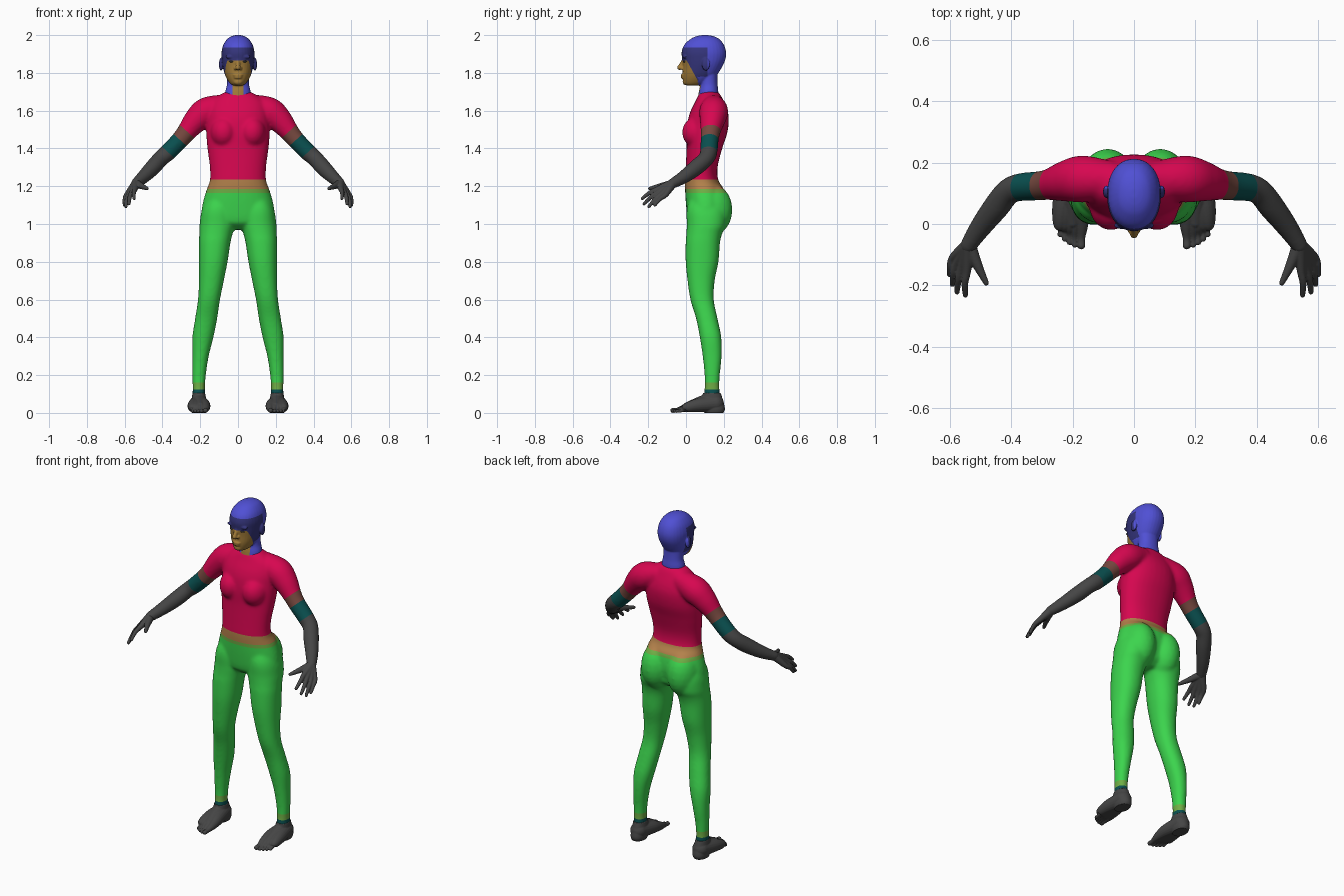
import bpy, bmesh
from math import cos, sin, pi
from mathutils import Vector, Matrix

cube = bpy.data.objects.get("Cube")
if cube:
    bpy.data.objects.remove(cube)

COLOURS = {
    "shirt red": (0.68, 0.002, 0.08), "trouser green": (0.045, 0.66, 0.075),
    "cap blue": (0.08, 0.08, 0.66), "mask blue": (0.035, 0.035, 0.2),
    "face tan": (0.36, 0.2, 0.04), "skin grey": (0.06, 0.06, 0.06),
    "band teal": (0.003, 0.08, 0.08), "sleeve brown": (0.18, 0.065, 0.05),
    "waist tan": (0.45, 0.22, 0.07), "olive green": (0.16, 0.42, 0.06),
}
MATS = {}
for name, rgb in COLOURS.items():
    m = bpy.data.materials.new(name)
    m.use_nodes = True
    m.diffuse_color = (*rgb, 1)
    m.node_tree.nodes["Principled BSDF"].inputs["Base Color"].default_value = (*rgb, 1)
    MATS[name] = m


def resample(rows, n=6):
    """Catmull-Rom curve through rows of numbers."""
    pts = [Vector(r) for r in rows]
    pts = [pts[0]] + pts + [pts[-1]]
    out = []
    for a, b, c, d in zip(pts, pts[1:], pts[2:], pts[3:]):
        for i in range(n):
            t = i / n
            out.append(0.5 * (2 * b + (c - a) * t + (2 * a - 5 * b + 4 * c - d) * t * t
                              + (3 * b - a - 3 * c + d) * t ** 3))
    return out + [pts[-1]]


def skin(bm, rings):
    rings = [[bm.verts.new(p) for p in ring] for ring in rings]
    n = len(rings[0])
    for a, b in zip(rings, rings[1:]):
        for i in range(n):
            bm.faces.new((a[i], a[(i + 1) % n], b[(i + 1) % n], b[i]))
    bm.faces.new(rings[0][::-1])
    bm.faces.new(rings[-1])


def stack(bm, rows, s=1, power=0.92, n=32):
    """Level slices: z, x from, x to, front y, back y."""
    rings = []
    for z, xa, xb, yf, yb in resample(rows):
        ring = []
        for i in range(n):
            c, q = cos(2 * pi * i / n), sin(2 * pi * i / n)
            c = abs(c) ** power * (1 if c > 0 else -1)
            q = abs(q) ** power * (1 if q > 0 else -1)
            ring.append((s * ((xa + xb) / 2 + c * (xb - xa) / 2),
                         (yf + yb) / 2 + q * (yb - yf) / 2, z))
        rings.append(ring)
    skin(bm, rings)


def ball(bm, centre, radii, s=1):
    m = Matrix.Translation((s * centre[0], *centre[1:])) @ Matrix.Diagonal((*radii, 1))
    bmesh.ops.create_icosphere(bm, subdivisions=3, radius=1, matrix=m)


def tube(bm, rows, s=1, n=20):
    """Round limb through x, y, z, radius with ball ends."""
    pts = resample(rows)
    rings = []
    for i, p in enumerate(pts):
        d = (pts[min(i + 1, len(pts) - 1)] - pts[max(i - 1, 0)]).xyz.normalized()
        u = d.cross(Vector((0, 0, 1))).normalized()
        v = d.cross(u)
        ring = [p.xyz + p.w * (u * cos(2 * pi * k / n) + v * sin(2 * pi * k / n)) for k in range(n)]
        rings.append([(s * q.x, q.y, q.z) for q in ring])
    skin(bm, rings)
    for r in (rows[0], rows[-1]):
        ball(bm, r[:3], (r[3],) * 3, s)


def finish(name, bm, voxel, smooth, colours, rule=None, cuts=()):
    """Fuse the shapes, cut colour borders and paint by rule."""
    me = bpy.data.meshes.new(name)
    bmesh.ops.recalc_face_normals(bm, faces=bm.faces)
    bm.to_mesh(me)
    bm.free()
    ob = bpy.data.objects.new(name, me)
    bpy.context.collection.objects.link(ob)
    if voxel:
        mod = ob.modifiers.new("fuse", 'REMESH')
        mod.mode, mod.voxel_size = 'VOXEL', voxel
        mod = ob.modifiers.new("soften", 'SMOOTH')
        mod.factor, mod.iterations = 0.5, smooth
        bpy.context.view_layer.update()
        fused = bpy.data.meshes.new_from_object(ob.evaluated_get(bpy.context.evaluated_depsgraph_get()))
        ob.modifiers.clear()
        ob.data = fused
        bpy.data.meshes.remove(me)
        fused.name = name
    ob.data.materials.clear()
    for c in colours:
        ob.data.materials.append(MATS[c])
    bm = bmesh.new()
    bm.from_mesh(ob.data)
    for co, no in cuts:
        bmesh.ops.bisect_plane(bm, geom=bm.verts[:] + bm.edges[:] + bm.faces[:],
                               plane_co=co, plane_no=no, dist=1e-5)
    for v in bm.verts:
        v.co.z = max(v.co.z, 0)
    for f in bm.faces:
        f.smooth = True
        f.material_index = colours.index(rule(f.calc_center_median())) if rule else 0
    bm.to_mesh(ob.data)
    bm.free()


# Body: torso, bust, seat, legs and arms
body = bmesh.new()
torso = [(1.705, .05, .09, .15), (1.69, .085, .07, .178), (1.65, .14, .05, .2), (1.6, .16, .025, .22),
         (1.55, .165, .01, .227), (1.48, .168, .003, .218), (1.4, .162, .003, .192), (1.3, .149, -.002, .167),
         (1.23, .149, -.006, .172), (1.18, .167, -.005, .202), (1.1, .189, 0, .212), (1.03, .192, .008, .2),
         (1.0, .16, .02, .19), (.97, .06, .06, .15)]
stack(body, [(z, -w, w, f, b) for z, w, f, b in torso])
leg = [(1.2, .05, .12, .05, .13), (1.09, .022, .186, .006, .205), (1.0, .015, .203, .004, .212),
       (.95, .028, .205, .002, .192), (.9, .04, .207, -.002, .18), (.8, .055, .207, -.002, .172),
       (.7, .075, .207, .008, .152), (.6, .095, .212, .023, .147), (.5, .11, .227, .053, .167),
       (.4, .13, .242, .073, .187), (.3, .155, .242, .088, .189), (.2, .17, .242, .098, .179),
       (.13, .175, .24, .098, .177), (.07, .172, .243, .09, .185)]
arm = [(.08, .145, 1.625, .062), (.165, .147, 1.595, .077), (.22, .14, 1.55, .068), (.27, .13, 1.49, .053),
       (.307, .125, 1.445, .048), (.37, .12, 1.38, .046), (.41, .105, 1.345, .043), (.45, .055, 1.3, .043),
       (.5, -.01, 1.25, .036), (.54, -.07, 1.215, .028)]
for s in (1, -1):
    stack(body, leg, s)
    tube(body, arm, s)
    ball(body, (.075, .063, 1.485), (.072, .084, .085), s)
    ball(body, (.086, .135, 1.075), (.092, .111, .14), s)

SLEEVE = Vector((.67, 0, -.74))
STOPS = [Vector((.27, 0, 1.49)), Vector((.307, 0, 1.445)), Vector((.37, 0, 1.38))]


def body_colour(c):
    if abs(c.x) > .2 and c.z > 1.12:
        d = Vector((abs(c.x), c.y, c.z)).dot(SLEEVE)
        passed = sum(d > p.dot(SLEEVE) for p in STOPS)
        return ("shirt red", "sleeve brown", "band teal", "skin grey")[passed]
    for top, colour in ((.1, "skin grey"), (.125, "band teal"), (.16, "olive green"),
                        (1.165, "trouser green"), (1.185, "olive green"), (1.235, "waist tan")):
        if c.z < top:
            return colour
    return "shirt red"


cuts = [((0, 0, z), (0, 0, 1)) for z in (.1, .125, .16, 1.165, 1.185, 1.235)]
cuts += [((s * p.x, 0, p.z), (s * SLEEVE.x, 0, SLEEVE.z)) for s in (1, -1) for p in STOPS]
finish("body", body, .007, 16, ["shirt red", "trouser green", "waist tan", "olive green",
                                "sleeve brown", "band teal", "skin grey"], body_colour, cuts)

# Head with neck, nose, lips, chin, brows and ears
head = bmesh.new()
skull = [(2.0, .012, .085, .115), (1.994, .034, .055, .145), (1.98, .056, .025, .175), (1.95, .077, -.008, .2),
         (1.91, .087, -.023, .212), (1.87, .086, -.02, .208), (1.83, .08, -.017, .19), (1.79, .069, -.018, .165),
         (1.76, .054, -.015, .135), (1.74, .038, -.008, .1), (1.732, .02, .01, .06)]
neck = [(1.84, .06, .06, .172), (1.79, .058, .07, .166), (1.74, .058, .075, .167), (1.7, .067, .068, .171),
        (1.64, .07, .06, .17)]
for rows in (skull, neck):
    stack(head, [(z, -w, w, f, b) for z, w, f, b in rows])
tube(head, [(0, -.01, 1.872, .009), (0, -.021, 1.85, .011), (0, -.034, 1.828, .013)])
ball(head, (0, -.014, 1.788), (.026, .014, .007))
ball(head, (0, -.013, 1.776), (.023, .014, .008))
ball(head, (0, -.004, 1.753), (.024, .014, .017))
for s in (1, -1):
    ball(head, (.013, -.02, 1.824), (.009, .011, .009), s)
    ball(head, (.036, -.005, 1.885), (.03, .012, .011), s)
    ball(head, (.09, .105, 1.845), (.011, .021, .034), s)


def head_colour(c):
    if c.z < 1.725 or (c.z < 1.78 and c.y > .064):
        return "face tan" if abs(c.x) < .028 and c.y < .1 else "cap blue"
    if c.z > 1.935 or c.y > .115:
        return "cap blue"
    return "face tan" if c.z < 1.865 and c.y + .55 * c.z < 1.03 else "mask blue"


finish("head", head, .004, 4, ["cap blue", "mask blue", "face tan"], head_colour,
       [((0, 0, 1.935), (0, 0, 1)), ((0, 0, 1.865), (0, 0, 1)), ((0, .115, 0), (0, 1, 0)),
        ((0, 1.03, 0), (0, 1, .55)), ((.028, 0, 0), (1, 0, 0)), ((-.028, 0, 0), (1, 0, 0))])

# Hands and feet: one tube per digit, fused
fingers = [((.545, -.15, 1.185), (.55, -.232, 1.135)), ((.56, -.14, 1.172), (.577, -.222, 1.107)),
           ((.575, -.126, 1.161), (.593, -.197, 1.092)), ((.588, -.108, 1.155), (.602, -.165, 1.1))]
toes = [(.172, -.07, .013), (.193, -.068, .0095), (.21, -.06, .009), (.226, -.049, .009), (.241, -.035, .0085)]
for s, side in ((1, "left"), (-1, "right")):
    hand = bmesh.new()
    for knuckle, tip in fingers:
        k, t = Vector(knuckle), Vector(tip)
        mid = k.lerp(t, .5) + Vector((.004, 0, .006))
        tube(hand, [(.54, -.07, 1.215, .024), (*k, .0145), (*mid, .0115), (*t, .0085)], s)
    tube(hand, [(.535, -.075, 1.212, .022), (.51, -.135, 1.2, .016), (.482, -.192, 1.188, .009)], s)
    finish(side + "_hand", hand, .0035, 2, ["skin grey"])

    foot = bmesh.new()
    for x, y, r in toes:
        tube(foot, [(.207, .155, .05, .046), (.207 + (x - .207) * .7, .06, .04, .036),
                    (x, -.002, .026, .023), (x, y + .025, .015, r), (x, y, r, r)], s)
    tube(foot, [(.207, .14, .075, .037), (.205, .08, .054, .035), (.2, .01, .032, .026)], s)
    stack(foot, [(.105, .174, .241, .09, .184), (.06, .166, .247, .08, .198), (.02, .165, .248, .09, .206),
                 (-.004, .172, .242, .1, .195)], s)
    finish(side + "_foot", foot, .003, 2, ["skin grey"])

    # Dark eye slits
    eye = bmesh.new()
    ball(eye, (.034, -.008, 1.86), (.014, .008, .005), s)
    finish(side + "_eye", eye, 0, 0, ["skin grey"])
